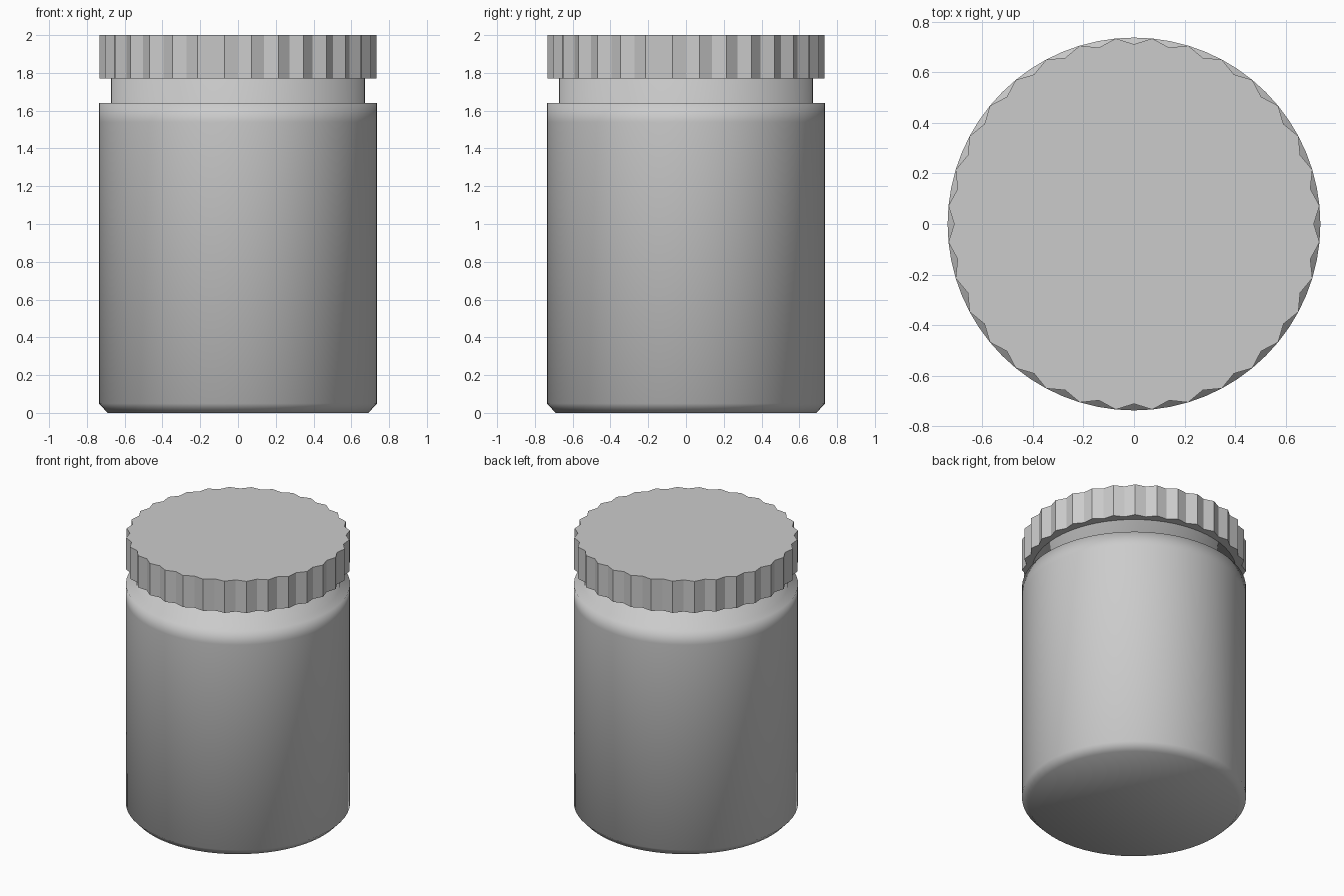
import bpy
import bmesh
from math import sin, cos, pi

if "Cube" in bpy.data.objects:
    bpy.data.objects.remove(bpy.data.objects["Cube"])

R = 0.737


def lathe(name, profile, radius_scale, count, smooth):
    """Stack rings of (radius, z), capped at both ends."""
    bm = bmesh.new()
    rings = []
    for r, z in profile:
        ring = []
        for i in range(count):
            a = 2 * pi * i / count
            k = r * radius_scale(i)
            ring.append(bm.verts.new((k * cos(a), k * sin(a), z)))
        rings.append(ring)
    for low, high in zip(rings, rings[1:]):
        for i in range(count):
            j = (i + 1) % count
            bm.faces.new((low[i], low[j], high[j], high[i]))
    bm.faces.new(rings[0][::-1])
    bm.faces.new(rings[-1])
    for f in bm.faces:
        f.smooth = smooth
    mesh = bpy.data.meshes.new(name)
    bm.to_mesh(mesh)
    bm.free()
    obj = bpy.data.objects.new(name, mesh)
    bpy.context.collection.objects.link(obj)
    return obj


# Jar body with chamfered foot, flat shoulder and narrower neck
lathe("jar_body",
      [(0.69, 0), (R, 0.05), (R, 1.54), (R, 1.64), (0.672, 1.64), (0.672, 1.79)],
      lambda i: 1.0, 64, True)

# Screw lid: 32 ridges with V-shaped grooves, groove centred on each axis
lathe("ridged_lid", [(R, 1.77), (R, 2.0)],
      lambda i: 1.0 if i % 2 else 0.711 / R, 64, False)
